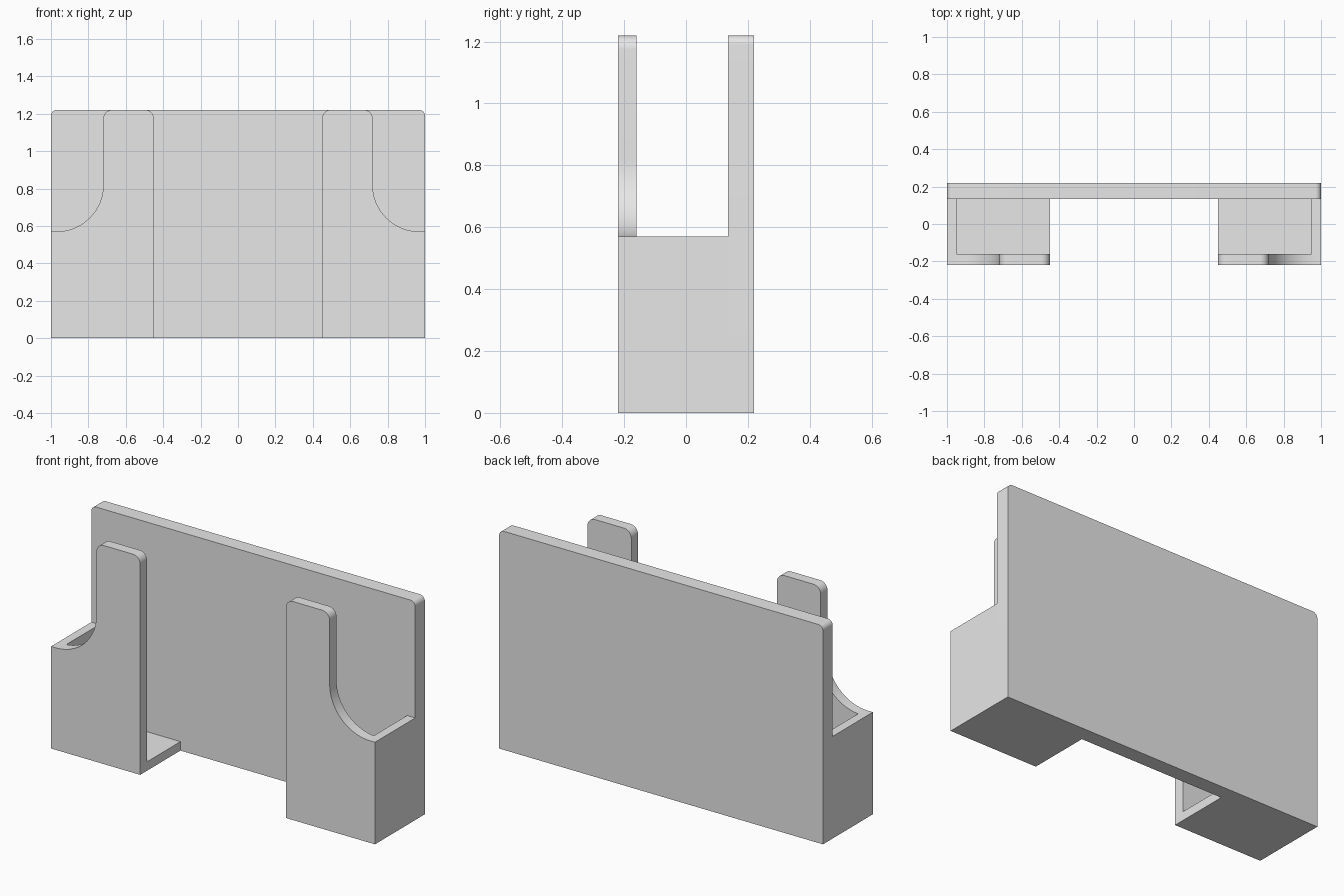
import bpy
import bmesh
from math import sin, cos, radians

cube = bpy.data.objects.get("Cube")
if cube:
    bpy.data.objects.remove(cube, do_unlink=True)

grey = bpy.data.materials.new("light grey")
grey.use_nodes = True
grey.diffuse_color = (0.8, 0.8, 0.8, 1)
grey.node_tree.nodes["Principled BSDF"].inputs["Base Color"].default_value = (0.8, 0.8, 0.8, 1)

# Overall sizes
HEIGHT, DEPTH = 1.22, 0.22
SIDE_TOP, WALL = 0.57, 0.05
INNER = 0.45
TAB_BACK, PLATE_FRONT = -0.16, 0.135


def arc(cx, cz, r, start, end, steps=10):
    """Points of a circular arc in the xz plane."""
    angles = [radians(start + (end - start) * i / steps) for i in range(steps + 1)]
    return [(cx + r * cos(a), cz + r * sin(a)) for a in angles]


def extrude(name, profile, y0, y1):
    """Solid made by pushing an xz profile from y0 to y1."""
    bm = bmesh.new()
    face = bm.faces.new([bm.verts.new((x, y0, z)) for x, z in profile])
    moved = bmesh.ops.extrude_face_region(bm, geom=[face])["geom"]
    verts = [v for v in moved if isinstance(v, bmesh.types.BMVert)]
    bmesh.ops.translate(bm, verts=verts, vec=(0, y1 - y0, 0))
    bmesh.ops.recalc_face_normals(bm, faces=bm.faces)
    mesh = bpy.data.meshes.new(name)
    bm.to_mesh(mesh)
    bm.free()
    mesh.materials.append(grey)
    obj = bpy.data.objects.new(name, mesh)
    bpy.context.collection.objects.link(obj)
    bpy.ops.object.select_all(action='DESELECT')
    obj.select_set(True)
    bpy.context.view_layer.objects.active = obj
    bpy.ops.object.shade_smooth_by_angle(angle=radians(30))
    return obj


# Back plate with softly rounded top corners
R = 0.03
extrude("back_plate",
        [(-1, 0), (1, 0)]
        + arc(1 - R, HEIGHT - R, R, 0, 90)
        + arc(R - 1, HEIGHT - R, R, 90, 180),
        PLATE_FRONT, DEPTH)

# Front tab: wide base sweeping up through a concave curve to a rounded finger
TAB_OUT, CURVE, TIP = 0.72, 0.25, 0.045
tab = ([(INNER, 0), (1, 0), (1, SIDE_TOP)]
       + arc(TAB_OUT + CURVE, SIDE_TOP + CURVE, CURVE, 270, 180, 20)
       + arc(TAB_OUT - TIP, HEIGHT - TIP, TIP, 0, 90)
       + arc(INNER + TIP, HEIGHT - TIP, TIP, 90, 180))
wall = [(1 - WALL, 0), (1, 0), (1, SIDE_TOP), (1 - WALL, SIDE_TOP)]
floor = [(INNER, 0), (1 - WALL, 0), (1 - WALL, WALL), (INNER, WALL)]

# Two mirrored pockets, open on the inner side
for side, s in (("left", 1), ("right", -1)):
    def mirrored(points):
        return [(s * x, z) for x, z in points]
    extrude(side + "_front_tab", mirrored(tab), -DEPTH, TAB_BACK)
    extrude(side + "_side_wall", mirrored(wall), TAB_BACK, PLATE_FRONT)
    extrude(side + "_floor", mirrored(floor), TAB_BACK, PLATE_FRONT)
